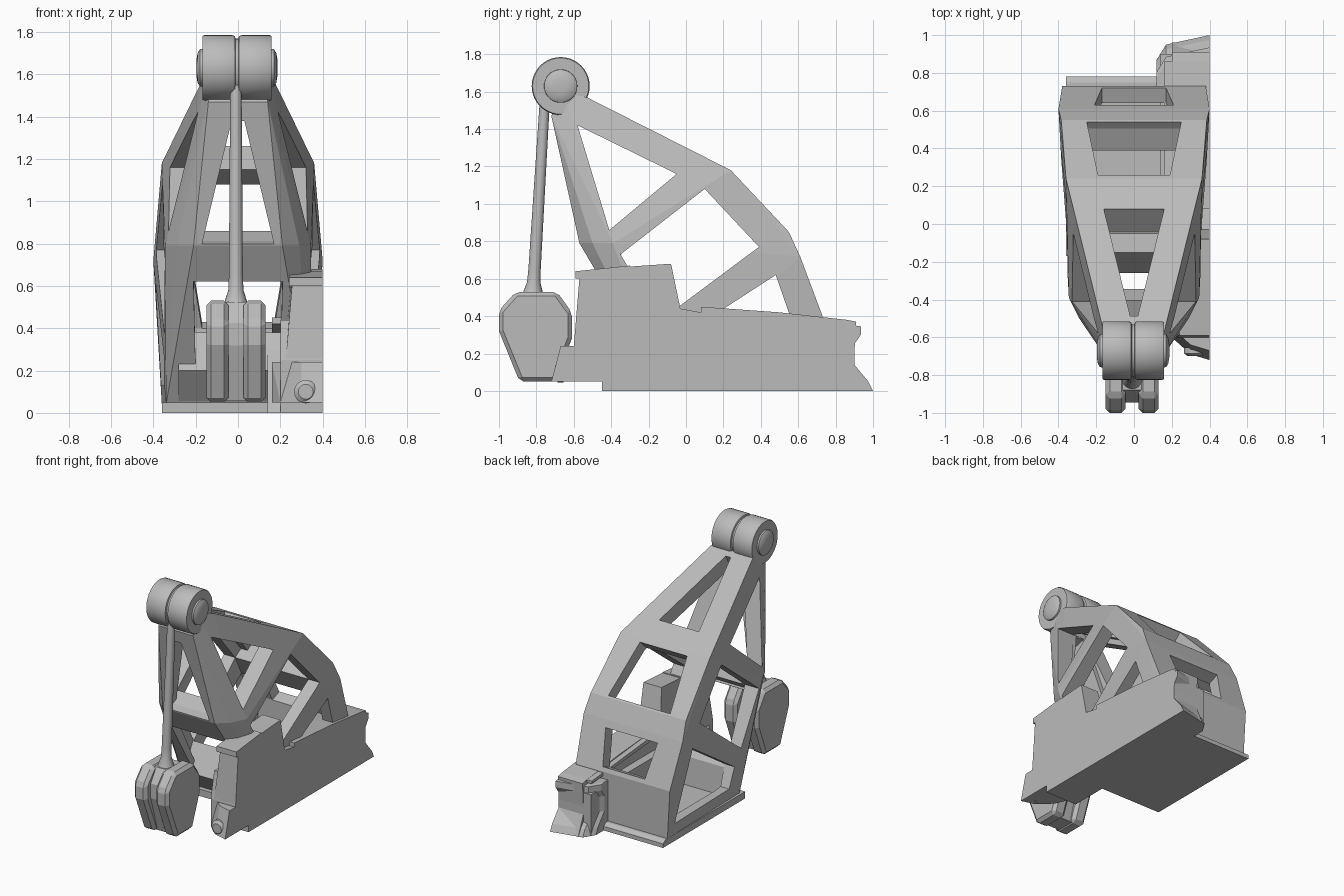
import bpy, bmesh, math
from mathutils import Vector

if "Cube" in bpy.data.objects:
    bpy.data.objects.remove(bpy.data.objects["Cube"])

grey = bpy.data.materials.new("plain_grey")
grey.use_nodes = True
grey.diffuse_color = (0.5, 0.5, 0.5, 1)
grey.node_tree.nodes["Principled BSDF"].inputs["Base Color"].default_value = (0.5, 0.5, 0.5, 1)


def finish(name, bm, bevel=0.0, smooth=False):
    bmesh.ops.recalc_face_normals(bm, faces=bm.faces[:])
    mesh = bpy.data.meshes.new(name)
    bm.to_mesh(mesh)
    bm.free()
    mesh.materials.append(grey)
    ob = bpy.data.objects.new(name, mesh)
    bpy.context.collection.objects.link(ob)
    if bevel:
        mod = ob.modifiers.new("bevel", 'BEVEL')
        mod.width, mod.segments, mod.limit_method = bevel, 1, 'ANGLE'
    if smooth:
        bpy.ops.object.select_all(action='DESELECT')
        ob.select_set(True)
        bpy.context.view_layer.objects.active = ob
        bpy.ops.object.shade_smooth_by_angle(angle=math.radians(35))
    return ob


def hull(name, points):
    bm = bmesh.new()
    for p in points:
        bm.verts.new(p)
    bmesh.ops.convex_hull(bm, input=bm.verts[:])
    bmesh.ops.dissolve_limit(bm, angle_limit=0.02, verts=bm.verts[:], edges=bm.edges[:])
    return finish(name, bm)


def mirrored(stations):
    return [(s * w, y, z) for y, z, w in stations for s in (-1, 1)]


def prism(name, outline, x0, x1, bevel=0.0):
    """Extrude a (y, z) outline along x."""
    bm = bmesh.new()
    face = bm.faces.new([bm.verts.new((x0, y, z)) for y, z in outline])
    ext = bmesh.ops.extrude_face_region(bm, geom=[face])["geom"]
    bmesh.ops.translate(bm, vec=(x1 - x0, 0, 0),
                        verts=[v for v in ext if isinstance(v, bmesh.types.BMVert)])
    return finish(name, bm, bevel)


def lathe(name, profile, origin, axis, sides=40):
    """Turn (radius, distance) pairs around an axis."""
    bm = bmesh.new()
    rot = Vector(axis).to_track_quat('Z', 'Y')
    rings = [[bm.verts.new(Vector(origin) + rot @ Vector((
        r * math.cos(math.tau * i / sides), r * math.sin(math.tau * i / sides), d)))
        for i in range(sides)] for r, d in profile]
    for a, b in zip(rings, rings[1:]):
        for i in range(sides):
            j = (i + 1) % sides
            bm.faces.new((a[i], a[j], b[j], b[i]))
    bm.faces.new(rings[0])
    bm.faces.new(rings[-1])
    return finish(name, bm, smooth=True)


def cut(target, cutter):
    mod = target.modifiers.new("cut", 'BOOLEAN')
    mod.object, mod.operation, mod.solver = cutter, 'DIFFERENCE', 'EXACT'
    bpy.context.view_layer.objects.active = target
    bpy.ops.object.modifier_apply(modifier=mod.name)
    bpy.data.objects.remove(cutter)


def window(upper, lower, outward):
    """Cutter through one wall, from two (y, z, half width) edges."""
    d = Vector((0, *outward)).normalized()
    corners = [Vector(p) for p in mirrored([upper, lower])]
    return hull("cutter", [p + d * k for p in corners for k in (0.1, -0.15)])


# Tapered lattice frame: hollow shell with chamfered front corners and windows cut through
frame = hull("lattice_frame", mirrored([
    (-.72, 1.47, .14), (-.66, 1.6, .14), (-.53, 1.57, .17), (.24, 1.18, .36), (.55, .85, .385),
    (.61, .72, .4), (.73, .4, .38), (.73, .04, .36), (-.13, .04, .34),
    (-.57, .79, .21), (-.5, .79, .29), (-.39, .79, .345)]))
cut(frame, hull("cutter", mirrored([
    (-.58, 1.46, .05), (.2, 1.08, .27), (.47, .8, .3), (.52, .7, .31), (.64, .4, .29),
    (.64, -.05, .28), (-.05, -.05, .28), (-.46, .76, .22)])))

# Side openings
for outline in ([(-.58, 1.42), (-.05, 1.16), (-.41, .86)],
                [(.1, 1.08), (.39, .77), (-.14, .375), (-.35, .73)],
                [(.48, .62), (-.06, .27), (0, .13), (.65, .13)]):
    cut(frame, prism("cutter", outline, -.6, .6))

# Rear and front openings
for upper, lower, outward in (
        ((-.49, 1.545, .02), (.08, 1.26, .16), (.45, .89)),
        ((.26, 1.16, .19), (.54, .86, .25), (.73, .68)),
        ((.63, .67, .21), (.72, .43, .17), (.93, .37)),
        ((-.7, 1.38, .03), (-.565, .8, .17), (-.97, -.22)),
        ((-.47, .62, .21), (-.22, .2, .2), (-.86, -.5))):
    cut(frame, window(upper, lower, outward))

# Deep cross members joining the two sides where the braces meet
for name, width, outline in (
        ("upper_cross_beam", .29, [(.08, 1.255), (.23, 1.175), (.21, 1.12), (.1, 1.08), (-.04, 1.15)]),
        ("rear_cross_beam", .31, [(.54, .845), (.6, .72), (.62, .68), (.48, .62), (.39, .77)]),
        ("front_cross_beam", .21, [(-.56, .79), (-.465, .625), (-.345, .73), (-.405, .86)]),
        ("front_sill_beam", .28, [(-.13, .045), (-.26, .2), (-.15, .38), (-.05, .25), (-.03, .045)])):
    prism(name, outline, -width, width)

# Base plate
prism("base_plate", [(-.17, 0), (.78, 0), (.78, .03), (.75, .05), (-.17, .05)], -.36, .4)

# Twin pulley wheels with domed hubs
hub_at = (-.005, -.67, 1.63)
for side, label in ((1, "left"), (-1, "right")):
    lathe(label + "_pulley", [(.13, .004), (.15, .01), (.155, .022), (.155, .155), (.15, .163)],
          hub_at, (side, 0, 0))
    lathe(label + "_hub", [(.09, .15), (.088, .175), (.07, .186), (.035, .192)],
          hub_at, (side, 0, 0))
lathe("pulley_core", [(.138, -.02), (.138, .02)], hub_at, (1, 0, 0))

# Hanging rod, flared at the bottom
top, bottom = Vector((-.01, -.755, 1.55)), Vector((-.01, -.82, .48))
length = (bottom - top).length
lathe("hanging_rod", [(.027, 0), (.033, length - .17), (.036, length - .1),
                      (.055, length - .04), (.07, length)], top, bottom - top, 20)

# Weight: two chamfered cheeks around a thinner core
cheek = [(-.91, .53), (-.69, .53), (-.61, .42), (-.61, .28),
         (-.70, .05), (-.89, .05), (-1, .32), (-1, .43)]
prism("right_weight_cheek", cheek, -.15, -.045, .022)
prism("left_weight_cheek", cheek, .025, .13, .022)
prism("weight_core", [(-.8 + (y + .8) * .72, .29 + (z - .29) * .97) for y, z in cheek], -.07, .05)

# Vehicle half: lower body, cabin, bumper and tail
prism("vehicle_lower_body", [
    (-.45, 0), (.96, 0), (.9, .14), (.9, .2), (.91, .37), (.86, .38), (.5, .42), (.08, .45),
    (.08, .42), (-.03, .44), (-.56, .44), (-.6, .25), (-.6, .05), (-.45, .05)], .2, .4)
prism("vehicle_sill", [(-.45, 0), (.9, 0), (.9, .3), (-.2, .3)], .14, .22)
hull("vehicle_cabin", [(x + (.03 if x < .3 and z > .5 else 0), y, z) for x in (.225, .4)
                       for y, z in ((-.6, .24), (-.565, .57), (-.57, .6), (-.3, .665),
                                    (-.08, .68), (-.03, .44), (-.03, .24))])
hull("windscreen_brow", [(x, y, z) for x in (.24, .4) for y, z in
                         ((-.59, .6), (-.59, .64), (-.3, .67), (-.3, .6))])
hull("front_bumper", [(x, y, z) for z, step in ((.05, 0), (.24, .05))
                      for x, y in ((.16, -.5), (.2, -.6 + step), (.3, -.69 + step),
                                   (.4, -.72 + step), (.4, -.45))])
lathe("front_lamp", [(.055, 0), (.055, .03), (.035, .045)], (.32, -.655, .1), (0, -1, 0), 24)
prism("hood_ledge", [(.08, .42), (.86, .36), (.86, .38), (.08, .45)], .16, .25)


def tail(name, levels):
    # Plan outline with a cut inner corner, pulled along y at each level
    plan = ((.12, .72, 0), (.12, .87, 1), (.17, .95, 1), (.4, 1.0, 1), (.4, .72, 0))
    hull(name, [(x, y + pull * k, z) for z, pull in levels for x, y, k in plan])


tail("tail_lower", ((0, 0), (.05, -.025), (.14, -.1)))
tail("tail_middle", ((.14, -.1), (.25, -.1)))
tail("tail_upper", ((.25, -.1), (.3, -.065), (.345, -.065), (.35, -.1)))
